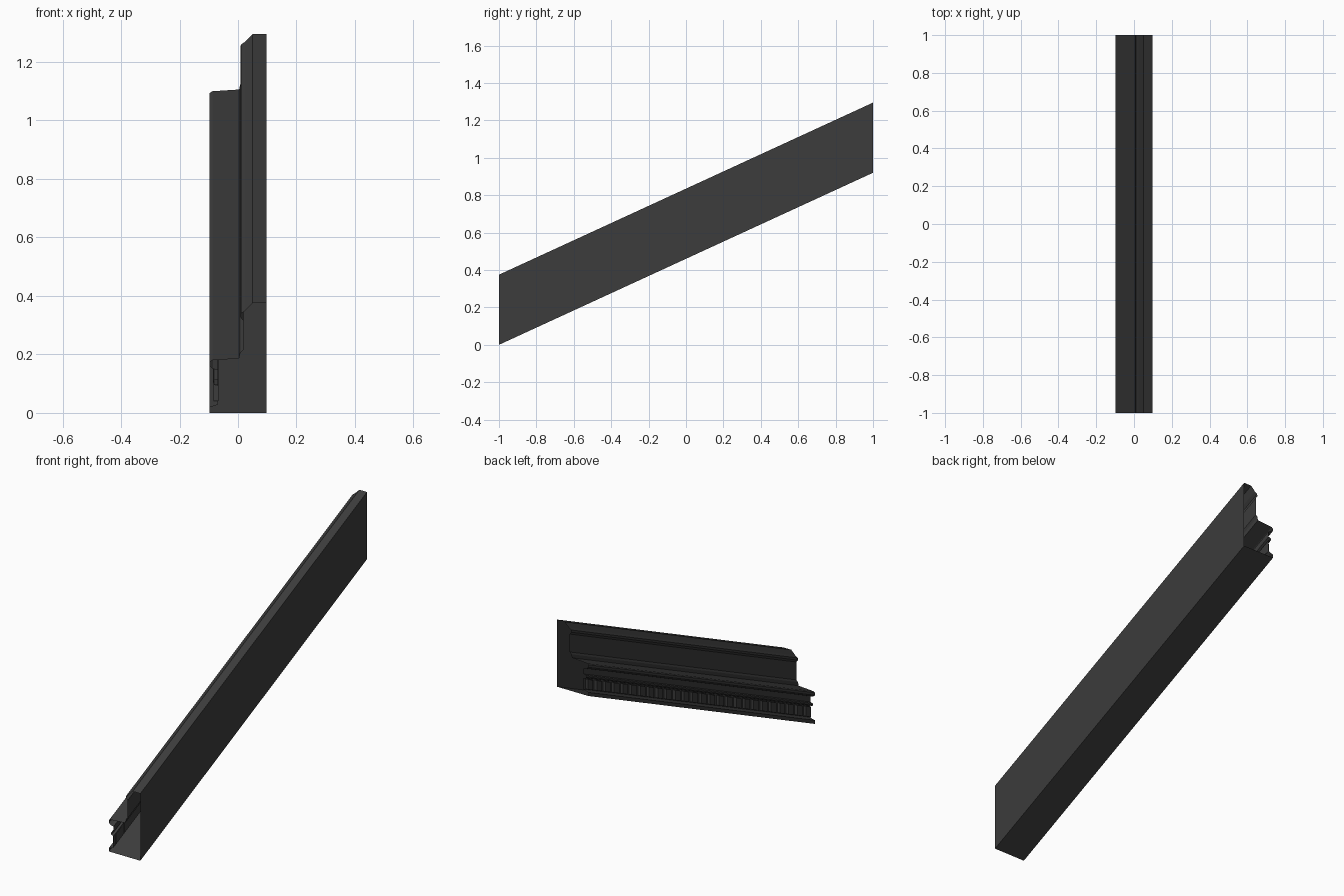
import bpy, bmesh
from mathutils import Matrix

if "Cube" in bpy.data.objects:
    bpy.data.objects.remove(bpy.data.objects["Cube"])

SLOPE = 0.46  # rise per unit of run

mat = bpy.data.materials.new("dark_grey")
mat.diffuse_color = (0.045, 0.045, 0.045, 1)
mat.use_nodes = True
mat.node_tree.nodes["Principled BSDF"].inputs["Base Color"].default_value = mat.diffuse_color


def finish(bm, name):
    # shear the straight moulding up the stair slope
    for v in bm.verts:
        v.co.z += SLOPE * (v.co.y + 1)
    me = bpy.data.meshes.new(name)
    bm.to_mesh(me)
    bm.free()
    ob = bpy.data.objects.new(name, me)
    me.materials.append(mat)
    bpy.context.collection.objects.link(ob)
    return ob


# moulding cross-section (x, z), from the top back edge round to the bottom back edge
profile = [
    (0.097, 0.375), (0.05, 0.375), (0.025, 0.35), (0.010, 0.34),
    (0.008, 0.328), (0.018, 0.315), (0.018, 0.215), (0.008, 0.205),
    (0.004, 0.186), (-0.088, 0.180), (-0.097, 0.174), (-0.097, 0.160),
    (-0.085, 0.150), (-0.068, 0.147), (-0.068, 0.115), (-0.082, 0.111),
    (-0.085, 0.104), (-0.082, 0.097), (-0.068, 0.094), (-0.068, 0.030),
    (-0.080, 0.024), (-0.097, 0.020), (-0.097, 0.0), (0.097, 0.0),
]

# hollow sloping skirting with open ends
bm = bmesh.new()
front = [bm.verts.new((x, -1, z)) for x, z in profile]
back = [bm.verts.new((x, 1, z)) for x, z in profile]
n = len(profile)
for i in range(n):
    j = (i + 1) % n
    bm.faces.new((front[i], back[i], back[j], front[j]))
finish(bm, "stair_skirting")

# row of dentil blocks along the lower band
bm = bmesh.new()
count = 26
pitch = 2 / count
for i in range(count):
    y = -1 + pitch * (i + 0.5)
    m = Matrix.Translation((-0.075, y, 0.062)) @ Matrix.Diagonal((0.018, 0.045, 0.056, 1))
    bmesh.ops.create_cube(bm, size=1, matrix=m)
finish(bm, "dentil_blocks")
